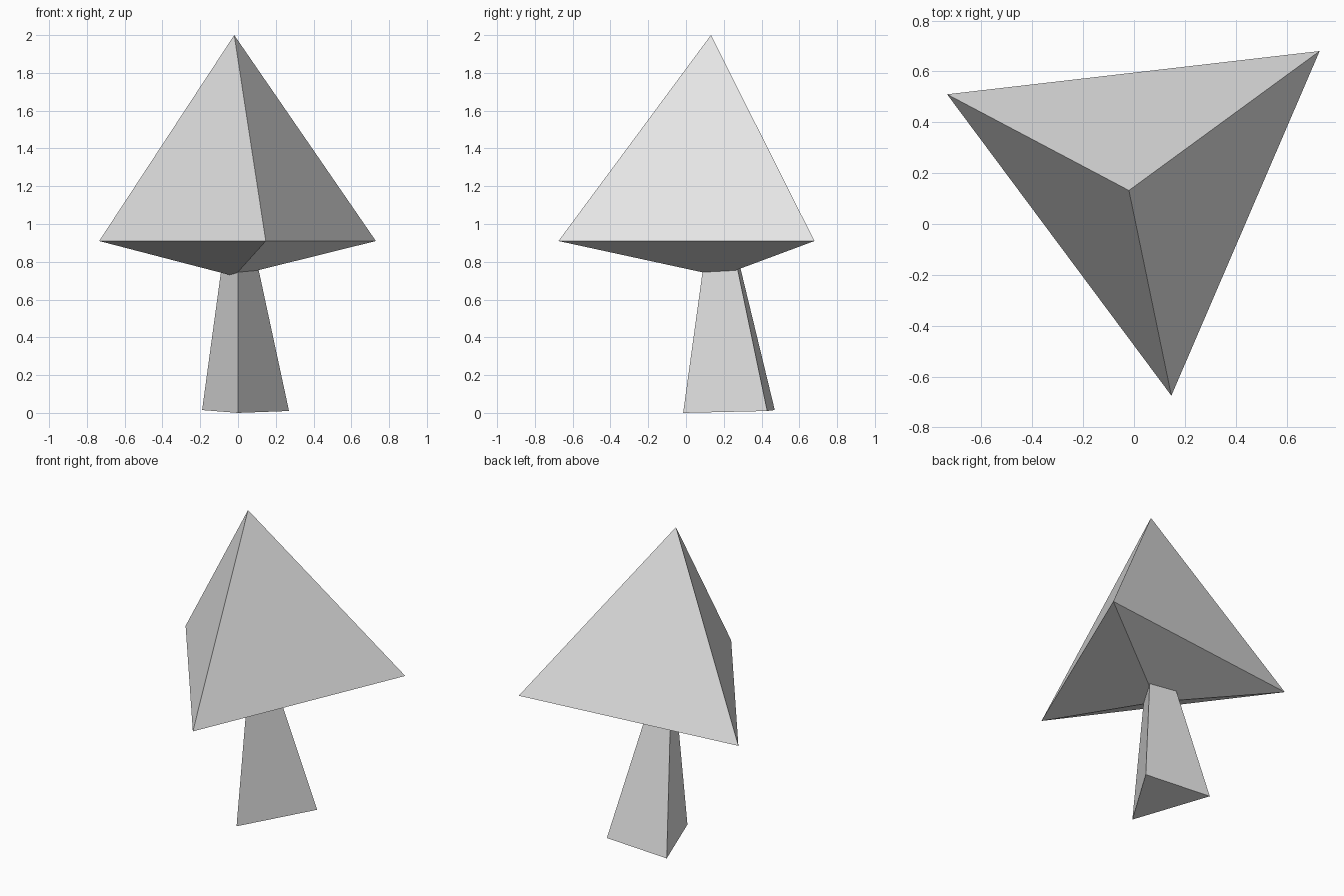
import bpy
import bmesh

cube = bpy.data.objects.get("Cube")
if cube:
    bpy.data.objects.remove(cube, do_unlink=True)

# Single plain grey for the whole tree
grey = bpy.data.materials.new("light_grey")
grey.use_nodes = True
colour = (0.8, 0.8, 0.8, 1)
grey.diffuse_color = colour
grey.node_tree.nodes["Principled BSDF"].inputs["Base Color"].default_value = colour


def loft(name, *rings):
    """Flat-shaded solid through rings; a ring of one point is a tip."""
    bm = bmesh.new()
    loops = [[bm.verts.new(p) for p in ring] for ring in rings]
    for low, high in zip(loops, loops[1:]):
        n = max(len(low), len(high))
        for i in range(n):
            j = (i + 1) % n
            corners = [low[i % len(low)], low[j % len(low)],
                       high[j % len(high)], high[i % len(high)]]
            bm.faces.new(list(dict.fromkeys(corners)))
    for end in (loops[0], loops[-1]):
        if len(end) > 2:
            bm.faces.new(end)
    bmesh.ops.recalc_face_normals(bm, faces=bm.faces[:])
    mesh = bpy.data.meshes.new(name)
    bm.to_mesh(mesh)
    bm.free()
    mesh.materials.append(grey)
    obj = bpy.data.objects.new(name, mesh)
    bpy.context.collection.objects.link(obj)
    return obj


# Three-sided tapered trunk, its top buried in the canopy
loft("trunk",
     [(0.0, -0.015, 0.0), (0.27, 0.43, 0.01), (-0.19, 0.47, 0.015)],
     [(0.0, 0.095, 0.8), (0.10, 0.265, 0.8), (-0.083, 0.28, 0.8)])

# Three-sided canopy: shallow underside and tall pointed top
loft("canopy",
     [(-0.02, 0.18, 0.724)],
     [(0.147, -0.675, 0.91), (0.73, 0.68, 0.91), (-0.735, 0.51, 0.91)],
     [(-0.02, 0.132, 2.0)])
